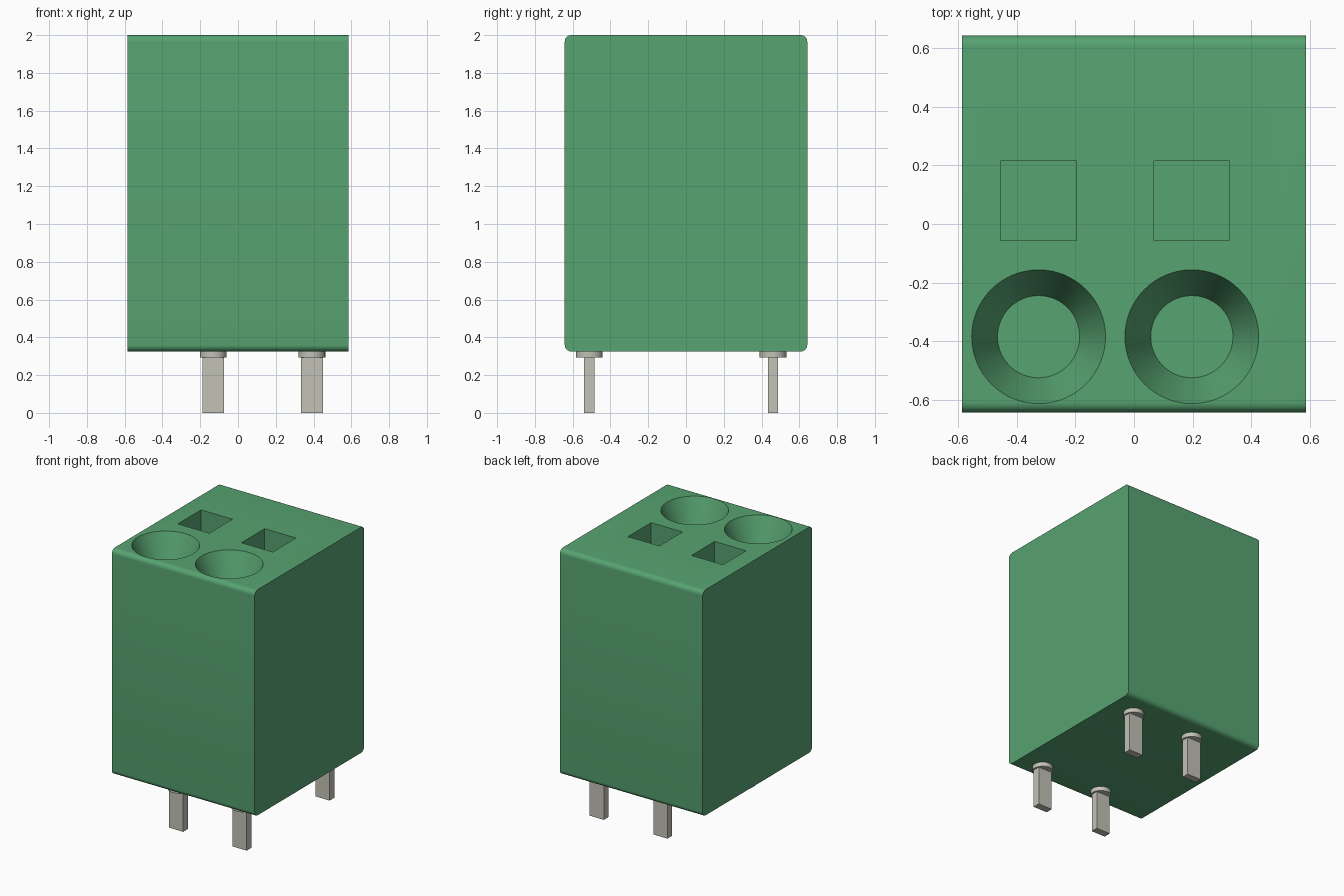
import bpy, bmesh, math
from mathutils import Matrix, Vector

if "Cube" in bpy.data.objects:
    bpy.data.objects.remove(bpy.data.objects["Cube"], do_unlink=True)


def make_material(name, srgb):
    color = [(c / 255 / 12.92 if c < 11 else ((c / 255 + 0.055) / 1.055) ** 2.4) for c in srgb] + [1.0]
    mat = bpy.data.materials.new(name)
    mat.use_nodes = True
    mat.diffuse_color = color
    mat.node_tree.nodes["Principled BSDF"].inputs["Base Color"].default_value = color
    return mat


green = make_material("green plastic", (87, 163, 113))
metal = make_material("tinned metal", (195, 194, 183))


def add_object(name, bm, mat):
    mesh = bpy.data.meshes.new(name)
    bm.to_mesh(mesh)
    bm.free()
    mesh.materials.append(mat)
    obj = bpy.data.objects.new(name, mesh)
    bpy.context.collection.objects.link(obj)
    return obj


def select_only(obj):
    bpy.ops.object.select_all(action="DESELECT")
    obj.select_set(True)
    bpy.context.view_layer.objects.active = obj


def box(name, low, high, mat, bevel=0):
    """Box between two corners; bevel rounds the edges that run along x."""
    low, high = Vector(low), Vector(high)
    bm = bmesh.new()
    bmesh.ops.create_cube(bm, size=1, matrix=Matrix.Translation((low + high) / 2)
                          @ Matrix.Diagonal((*(high - low), 1)))
    if bevel:
        edges = [e for e in bm.edges if abs(e.verts[0].co.x - e.verts[1].co.x) > 0.1]
        bmesh.ops.bevel(bm, geom=edges, offset=bevel, segments=8, profile=0.5, affect="EDGES")
    return add_object(name, bm, mat)


def cone(name, x, y, z0, z1, r0, r1, mat, sides=64):
    bm = bmesh.new()
    bmesh.ops.create_cone(bm, cap_ends=True, segments=sides, radius1=r0, radius2=r1, depth=z1 - z0,
                          matrix=Matrix.Translation((x, y, (z0 + z1) / 2)))
    return add_object(name, bm, mat)


# Housing with rounded long edges
TOP, BOTTOM = 2.0, 0.325
body = box("housing", (-0.586, -0.642, BOTTOM), (0.586, 0.642, TOP), green, bevel=0.035)

# Tapered wire entries and square release slots, one pair per pole
FUNNEL, SLOT, OVER = 0.2, 0.3, 0.02
R_TOP, R_LOW = 0.228, 0.14
slope = (R_TOP - R_LOW) / FUNNEL
cutters = []
for x in (-0.325, 0.197):
    cutters.append(cone("wire_entry_cutter", x, -0.384, TOP - FUNNEL, TOP + OVER,
                        R_LOW, R_TOP + slope * OVER, green))
    cutters.append(box("slot_cutter", (x - 0.129, -0.057, TOP - SLOT),
                       (x + 0.129, 0.215, TOP + OVER), green))
for cutter in cutters:
    cutter.hide_render = True
    select_only(body)
    mod = body.modifiers.new("cut", "BOOLEAN")
    mod.operation = "DIFFERENCE"
    mod.solver = "EXACT"
    mod.object = cutter
    bpy.ops.object.modifier_apply(modifier=mod.name)
    bpy.data.objects.remove(cutter, do_unlink=True)
select_only(body)
bpy.ops.object.shade_smooth_by_angle(angle=math.radians(30))

# Solder pins with round collars
for side, x in (("right", -0.131), ("left", 0.391)):
    for end, y in (("front", -0.512), ("back", 0.461)):
        box(f"{end}_{side}_pin", (x - 0.058, y - 0.027, 0), (x + 0.058, y + 0.027, BOTTOM - 0.01), metal)
        collar = cone(f"{end}_{side}_collar", x, y, 0.292, BOTTOM + 0.005, 0.071, 0.071, metal, 48)
        select_only(collar)
        bpy.ops.object.shade_smooth_by_angle(angle=math.radians(30))
